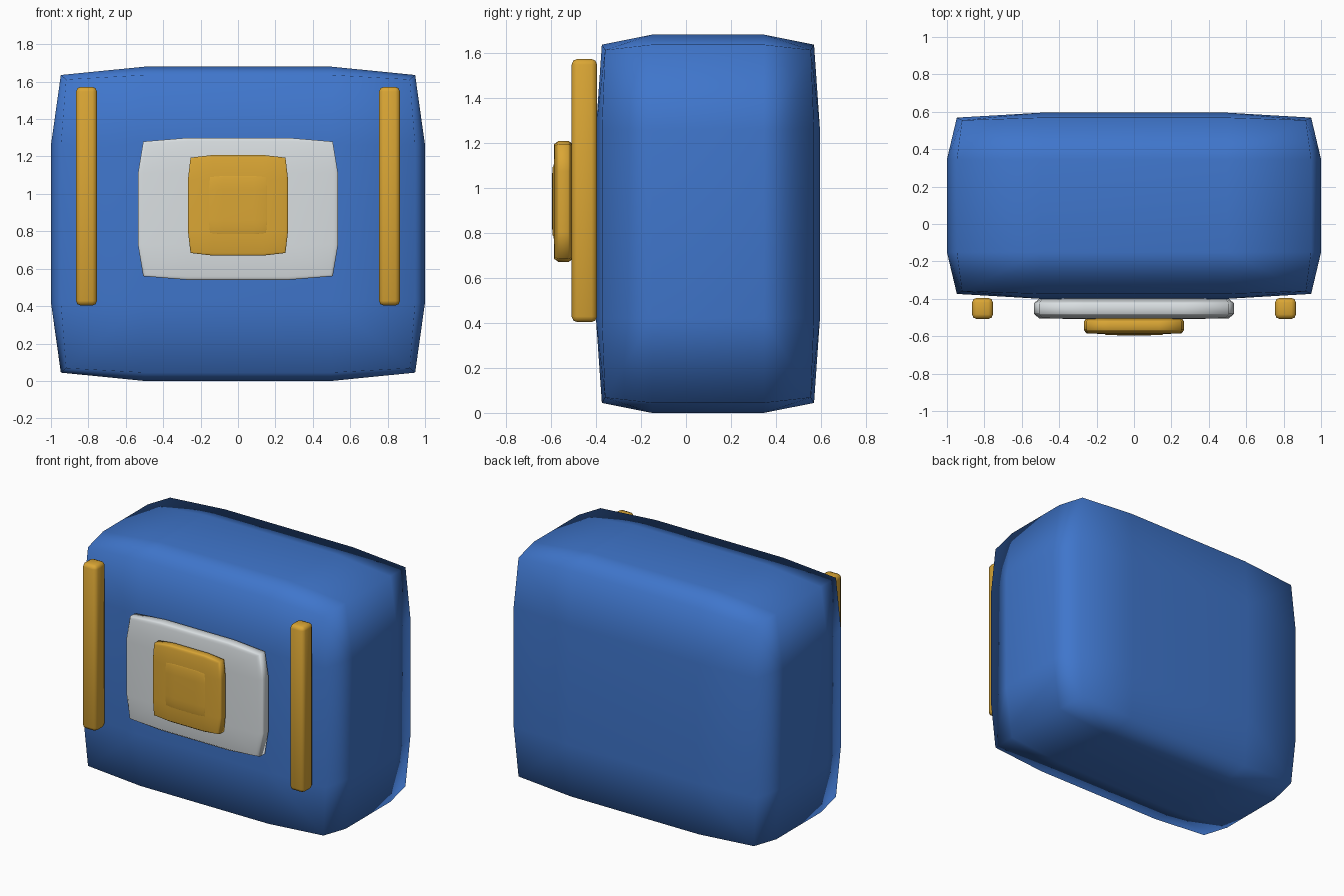
import bpy

if "Cube" in bpy.data.objects:
    bpy.data.objects.remove(bpy.data.objects["Cube"])


def soft_box(name, lo, hi, color, bevel=None, profile=0.8):
    """Bevelled box from lo to hi. Without a bevel width the rounding is a
    quarter of each dimension (bevelled in unit space, then scaled)."""
    centre = [(a + b) / 2 for a, b in zip(lo, hi)]
    size = [b - a for a, b in zip(lo, hi)]
    bpy.ops.mesh.primitive_cube_add(size=1, location=centre)
    ob = bpy.context.object
    ob.name = name
    ob.scale = size
    if bevel:
        bpy.ops.object.transform_apply(location=False, rotation=False, scale=True)
    mod = ob.modifiers.new("Bevel", 'BEVEL')
    mod.width = bevel or 0.25
    mod.segments = 2
    mod.profile = profile
    mod.limit_method = 'NONE'
    bpy.ops.object.shade_smooth()
    ob.data.materials.append(color)
    return ob


def material(name, rgb):
    mat = bpy.data.materials.new(name)
    mat.diffuse_color = (*rgb, 1)
    mat.use_nodes = True
    mat.node_tree.nodes["Principled BSDF"].inputs["Base Color"].default_value = mat.diffuse_color
    return mat


blue = material("blue", (0.05, 0.18, 0.6))
gold = material("gold", (0.7, 0.38, 0.035))
white = material("white", (0.7, 0.74, 0.76))

# Main body
soft_box("body", (-1, -0.4, 0), (1, 0.595, 1.68), blue)

# Front panel with raised clasp and button
soft_box("front_panel", (-0.535, -0.508, 0.54), (0.535, -0.396, 1.30), white)
soft_box("clasp_plate", (-0.268, -0.588, 0.67), (0.268, -0.50, 1.208), gold)
soft_box("clasp_button", (-0.16, -0.595, 0.78), (0.16, -0.54, 1.10), gold)

# Vertical straps
for side, x in (("left", -0.81), ("right", 0.81)):
    soft_box(f"{side}_strap", (x - 0.056, -0.508, 0.403), (x + 0.056, -0.395, 1.572),
             gold, bevel=0.025, profile=0.5)
